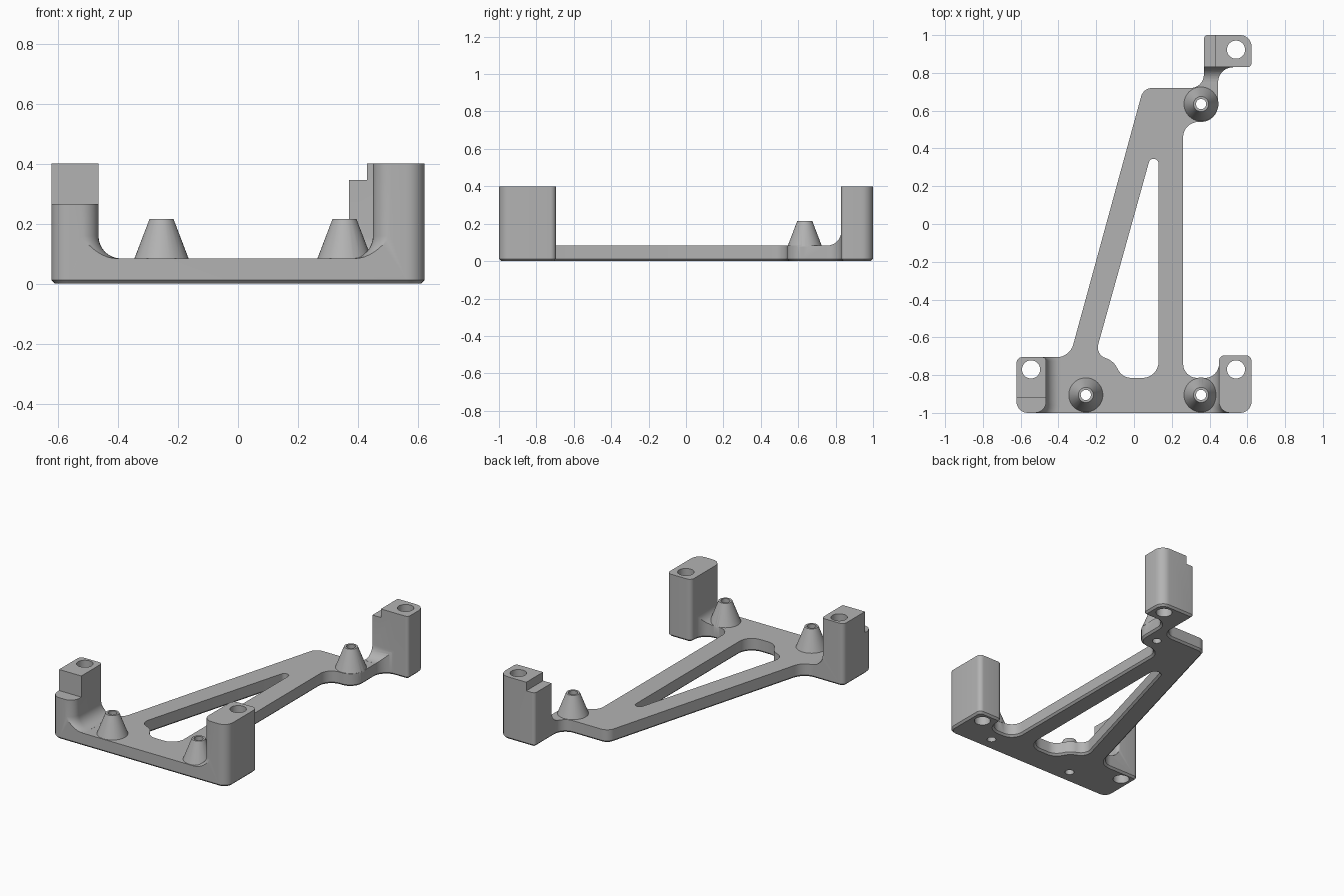
import bpy
import bmesh
import math
from mathutils import Vector

if "Cube" in bpy.data.objects:
    bpy.data.objects.remove(bpy.data.objects["Cube"], do_unlink=True)

grey = bpy.data.materials.new("plain grey")
grey.use_nodes = True
grey.diffuse_color = (0.45, 0.45, 0.45, 1)
grey.node_tree.nodes["Principled BSDF"].inputs["Base Color"].default_value = grey.diffuse_color

TOP, PLATE, CHAMFER, FLARE = 0.4, 0.083, 0.012, 0.075


def rounded(corners, grow=0.0, steps=8):
    """Counter-clockwise outline of (x, y, radius) corners, offset outward by grow."""
    pts = []
    n = len(corners)
    for i in range(n):
        p, q, s = (Vector(corners[j % n][:2]) for j in (i - 1, i, i + 1))
        a, b = (q - p).normalized(), (s - q).normalized()
        turn = math.atan2(a.cross(b), a.dot(b))
        sign = 1 if turn > 0 else -1
        r = max(corners[i][2] + sign * grow, 0.001)
        na, nb = Vector((a.y, -a.x)), Vector((b.y, -b.x))
        q = q + (na + nb) * grow / (1 + na.dot(nb))
        start = q - a * r * math.tan(abs(turn) / 2)
        centre = start - na * r * sign
        first = math.atan2(na.y * sign, na.x * sign)
        for k in range(steps + 1):
            t = first + turn * k / steps
            pts.append((centre.x + r * math.cos(t), centre.y + r * math.sin(t)))
    return pts


def loft(name, rings):
    """Solid through rings given as (points, height), bottom first."""
    bm = bmesh.new()
    loops = [[bm.verts.new((x, y, z)) for x, y in pts] for pts, z in rings]
    for low, high in zip(loops, loops[1:]):
        for i in range(len(low)):
            j = (i + 1) % len(low)
            bm.faces.new((low[i], low[j], high[j], high[i]))
    bm.faces.new(loops[0][::-1])
    bm.faces.new(loops[-1])
    mesh = bpy.data.meshes.new(name)
    bm.to_mesh(mesh)
    bm.free()
    mesh.materials.append(grey)
    ob = bpy.data.objects.new(name, mesh)
    bpy.context.collection.objects.link(ob)
    return ob


def block(name, x0, x1, y0, y1, z0, z1):
    pts = [(x0, y0), (x1, y0), (x1, y1), (x0, y1)]
    return loft(name, [(pts, z0), (pts, z1)])


def circle(x, y, r, n=40):
    return [(x + r * math.cos(math.tau * k / n), y + r * math.sin(math.tau * k / n)) for k in range(n)]


def combine(target, tool, operation):
    mod = target.modifiers.new("join", "BOOLEAN")
    mod.operation, mod.object, mod.solver = operation, tool, "EXACT"
    bpy.context.view_layer.objects.active = target
    bpy.ops.object.modifier_apply(modifier=mod.name)
    bpy.data.objects.remove(tool, do_unlink=True)


# Footprint of the whole bracket, front left corner first
footprint = [
    (-0.622, -1, 0.06), (0.622, -1, 0.06), (0.622, -0.695, 0.03), (0.45, -0.695, 0.03),
    (0.45, -0.815, 0.075), (0.26, -0.815, 0.075), (0.26, 0.54, 0.08), (0.445, 0.54, 0.09),
    (0.445, 0.83, 0.08), (0.622, 0.83, 0.02), (0.622, 1, 0.06), (0.37, 1, 0.02),
    (0.37, 0.72, 0.07), (0.05, 0.72, 0.06), (-0.34, -0.705, 0.09), (-0.622, -0.705, 0.03)]
window = [
    (0.13, 0.345, 0.025), (0.084, 0.345, 0.025), (-0.204, -0.69, 0.06),
    (-0.11, -0.725, 0.1), (-0.06, -0.815, 0.08), (0.13, -0.815, 0.085)][::1]

# Posts with flared feet, later trimmed to the footprint
posts = {
    "front_right_post": [(-0.8, -1, 0.01), (-0.465, -1, 0.06), (-0.465, -0.705, 0.02), (-0.8, -0.705, 0.01)],
    "front_left_post": [(0.45, -1, 0.06), (0.8, -1, 0.01), (0.8, -0.695, 0.01), (0.45, -0.695, 0.03)],
    "back_post": [(0.25, 0.83, 0.01), (0.8, 0.83, 0.01), (0.8, 1.1, 0.01), (0.25, 1.1, 0.01)]}

shape = block("slab", -1, 1, -1.2, 1.2, -0.1, PLATE)
for name, corners in posts.items():
    rings = [(rounded(corners, FLARE), 0.03)]
    for k in range(9):
        t = math.pi / 2 * k / 8
        rings.append((rounded(corners, FLARE * (1 - math.sin(t))),
                      PLATE + 0.0005 + FLARE * (1 - math.cos(t))))
    rings.append((rounded(corners), 0.5))
    combine(shape, loft(name, rings), "UNION")

bracket = loft("bracket", [(rounded(footprint, -CHAMFER), 0),
                           (rounded(footprint), CHAMFER), (rounded(footprint), TOP)])
combine(bracket, shape, "INTERSECT")

# Window through the plate, chamfered underneath
window.reverse() if sum(a[0] * b[1] - b[0] * a[1] for a, b in zip(window, window[1:] + window[:1])) < 0 else None
combine(bracket, loft("window_cutter", [
    (rounded(window, CHAMFER * 2), -CHAMFER), (rounded(window), CHAMFER), (rounded(window), 0.3)]), "DIFFERENCE")

# Steps in two of the posts
combine(bracket, block("front_step", -0.8, -0.4, -1.2, -0.92, 0.265, 0.6), "DIFFERENCE")
combine(bracket, block("back_step", 0.2, 0.43, 0.7, 1.2, 0.345, 0.6), "DIFFERENCE")

# Conical standoffs with screw holes
for x, y in ((-0.255, -0.905), (0.355, -0.905), (0.355, 0.635)):
    combine(bracket, loft("standoff", [(circle(x, y, 0.092), PLATE - 0.004),
                                       (circle(x, y, 0.04), 0.215)]), "UNION")
    combine(bracket, loft("screw_hole", [(circle(x, y, 0.027), -0.1), (circle(x, y, 0.027), 0.5)]), "DIFFERENCE")

# Bolt holes down through the posts
for x, y in ((-0.545, -0.77), (0.54, -0.77), (0.54, 0.923)):
    combine(bracket, loft("bolt_hole", [(circle(x, y, 0.048), -0.1), (circle(x, y, 0.048), 0.6)]), "DIFFERENCE")

bpy.ops.object.select_all(action="DESELECT")
bracket.select_set(True)
bpy.context.view_layer.objects.active = bracket
bpy.ops.object.shade_smooth_by_angle(angle=math.radians(30))
